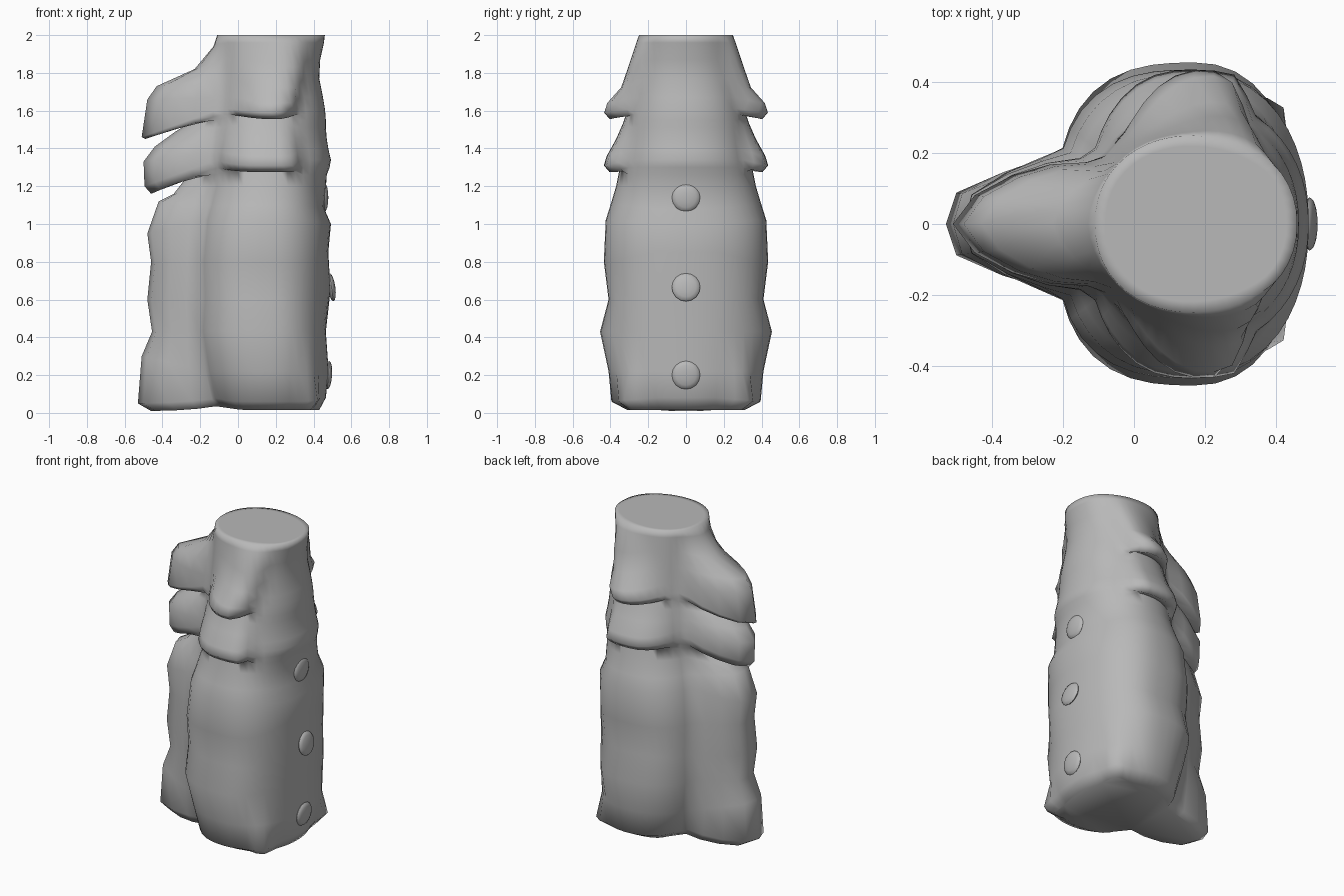
import bpy, bmesh, math
from mathutils import Matrix

cube = bpy.data.objects.get("Cube")
if cube:
    bpy.data.objects.remove(cube, do_unlink=True)

GREY = (0.48, 0.48, 0.48, 1)
grey = bpy.data.materials.new("plain_grey")
grey.use_nodes = True
grey.diffuse_color = GREY
grey.node_tree.nodes["Principled BSDF"].inputs["Base Color"].default_value = GREY

CX = 0.17      # trunk axis
SEG = 48

# Each row: back x, z; side y, z; fin x, z (top to bottom, overhangs included)
ROWS = [
    (.460, 2.00, .245, 2.00, -.11, 2.00),
    (.455, 1.96, .27, 1.96, -.13, 1.94),
    (.435, 1.87, .315, 1.83, -.23, 1.82),
    (.430, 1.77, .35, 1.72, -.43, 1.73),
    (.450, 1.67, .42, 1.64, -.48, 1.66),
    (.460, 1.61, .435, 1.59, -.51, 1.46),  # upper hem
    (.463, 1.58, .405, 1.555, -.49, 1.45),
    (.465, 1.55, .31, 1.60, -.25, 1.54),   # upper tuck
    (.465, 1.51, .335, 1.53, -.33, 1.49),
    (.470, 1.45, .37, 1.45, -.44, 1.41),
    (.480, 1.39, .42, 1.36, -.50, 1.33),
    (.492, 1.34, .435, 1.31, -.495, 1.20),  # lower hem
    (.485, 1.30, .405, 1.275, -.46, 1.16),
    (.470, 1.26, .35, 1.30, -.27, 1.25),   # lower tuck
    (.465, 1.19, .37, 1.20, -.34, 1.16),
    (.457, 1.08, .40, 1.10, -.42, 1.12),
    (.492, 1.00, .425, 1.02, -.48, .95),
    (.478, .85, .435, .80, -.46, .80),
    (.490, .65, .41, .60, -.48, .60),
    (.465, .43, .455, .43, -.455, .43),
    (.480, .22, .41, .22, -.51, .30),
    (.465, .08, .395, .06, -.53, .05),
    (.430, .015, .31, .015, -.46, .01),
]


def clamp(v):
    return max(0.0, min(1.0, v))


def smooth(v):
    v = clamp(v)
    return v * v * (3 - 2 * v)


def body_point(i, k):
    xb, zb, ys, zs, xf, zf = ROWS[i]
    ang = 2 * math.pi * k / SEG
    c, s = math.cos(ang), math.sin(ang)
    deg = math.degrees(math.acos(max(-1, min(1, c))))
    flaps = i < 14
    # trunk section: round behind, fuller shoulders beside the fin at mid height
    mid = smooth((1.25 - zb) / 0.4) * smooth(zb / 0.4)
    b = 0.25 + 0.15 * (2 - zb) if flaps else ys
    a = xb - CX if c > 0 else 0.28 + 0.05 * smooth((2 - zb) / 0.8) + 0.06 * mid
    n = 2.15 + (0.6 if c < 0 else 0.1) * mid
    r = (abs(c / a) ** n + abs(s / b) ** n) ** (-1 / n)
    # side flaps: the upper one slants backward toward the top
    if i < 7:
        lean = 75 * clamp(zb - 1.6)
        ws = smooth((deg - 62 + lean) / 22) * smooth((136 - lean - deg) / 48)
    elif flaps:
        ws = smooth((deg - 60) / 16) * smooth((155 - deg) / 55)
    else:
        ws = smooth((deg - 25) / 45)
    if flaps:
        r *= 1 + ws * (ys / b - 1)
    # fin on the -x side: pointed flaps above, blunter edge below
    d = 180 - deg
    wf = clamp((33 - d) / 30) if flaps else clamp((29 - d) / 23)
    r += wf * (CX - xf - r)
    z = zb + ws * (zs - zb)
    z += wf * (zf - z)
    # small horns at the lower back corners
    horn = math.exp(-((deg - 54) / 10) ** 2)
    r += 0.065 * horn * math.exp(-((zb - 0.05) / 0.09) ** 2)
    # hem lifts slightly between trunk and fin
    z += 0.03 * math.exp(-((d - 38) / 14) ** 2) * clamp(1 - zb / 0.2)
    return (CX + r * c, r * s, z)


def finish(bm, name, angle):
    bmesh.ops.recalc_face_normals(bm, faces=bm.faces)
    me = bpy.data.meshes.new(name)
    bm.to_mesh(me)
    bm.free()
    me.materials.append(grey)
    ob = bpy.data.objects.new(name, me)
    bpy.context.collection.objects.link(ob)
    bpy.ops.object.select_all(action='DESELECT')
    ob.select_set(True)
    bpy.context.view_layer.objects.active = ob
    bpy.ops.object.shade_smooth_by_angle(angle=math.radians(angle))


# Draped trunk with fin and flaps
bm = bmesh.new()
rings = [[bm.verts.new(body_point(i, k)) for k in range(SEG)] for i in range(len(ROWS))]
for up, dn in zip(rings, rings[1:]):
    for k in range(SEG):
        j = (k + 1) % SEG
        bm.faces.new((up[k], dn[k], dn[j], up[j]))
top = bm.faces.new(rings[0])
bm.faces.new(rings[-1])
bm.normal_update()
bmesh.ops.inset_region(bm, faces=[top], thickness=0.03)   # softened top rim
finish(bm, "draped_trunk", 110)

# Three domed buttons down the back
for name, x, z, tilt in (("upper_button", .458, 1.14, 0),
                         ("middle_button", .495, .665, 8),
                         ("lower_button", .478, .2, -4)):
    bm = bmesh.new()
    bmesh.ops.create_uvsphere(bm, u_segments=16, v_segments=8, radius=0.075)
    bmesh.ops.scale(bm, vec=(1, 1, 0.27), verts=bm.verts)
    m = Matrix.Translation((x, 0, z)) @ Matrix.Rotation(math.radians(90 - tilt), 4, 'Y')
    bmesh.ops.transform(bm, matrix=m, verts=bm.verts)
    finish(bm, name, 60)
